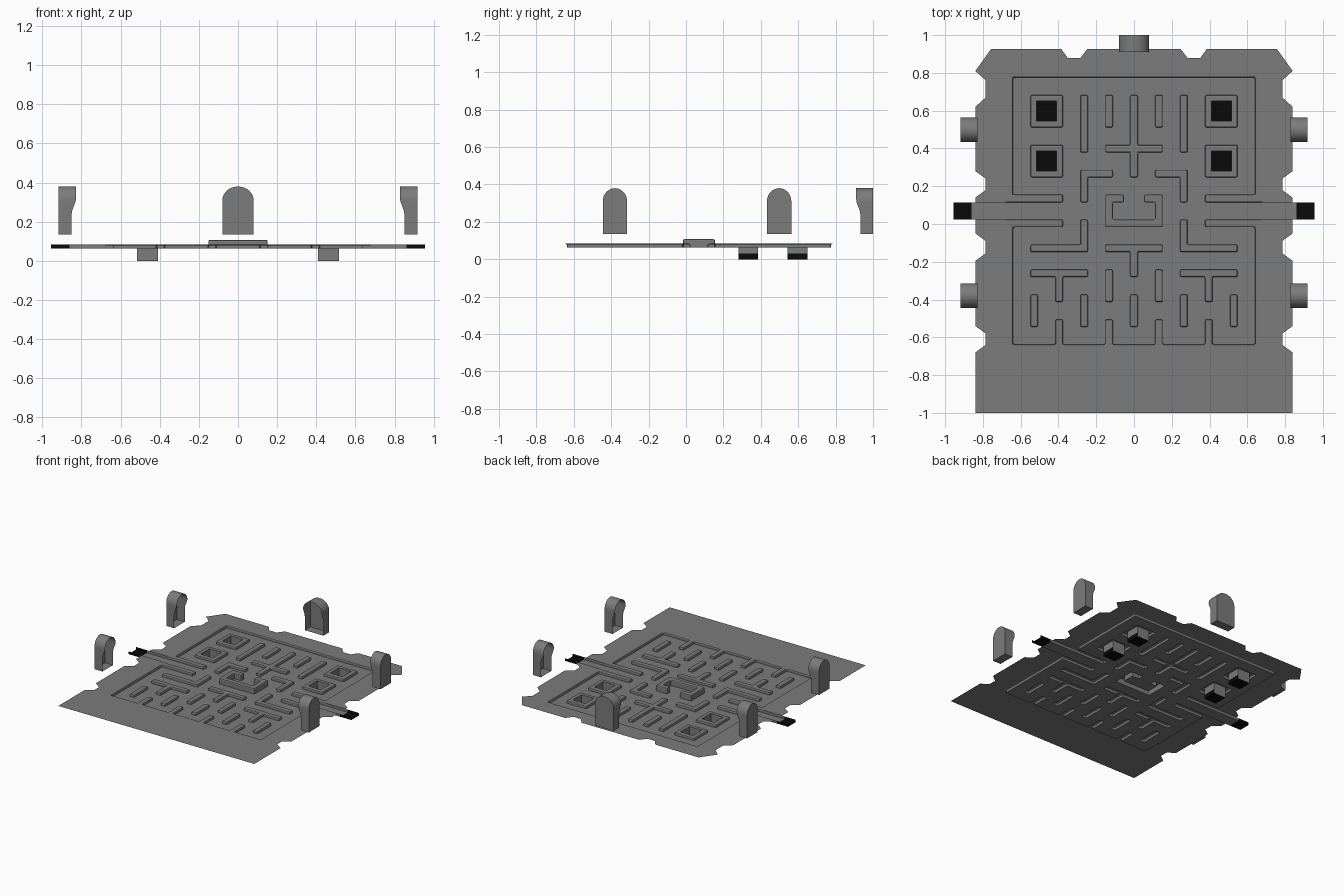
import bpy, bmesh, math

if "Cube" in bpy.data.objects:
    bpy.data.objects.remove(bpy.data.objects["Cube"])

GROUND, FLOOR, HOUSE = 0.083, 0.063, 0.107
STEP, HALF, Y0 = 0.132, 0.02, 0.003      # wall lattice spacing, half wall width, row offset
TUN0, TUN1 = Y0 + HALF, Y0 + STEP - HALF  # tunnel sides


def material(name, value):
    m = bpy.data.materials.new(name)
    m.diffuse_color = (value, value, value, 1)
    m.use_nodes = True
    m.node_tree.nodes["Principled BSDF"].inputs["Base Color"].default_value = m.diffuse_color
    return m


GREY, BLACK = material("grey", 0.2), material("black", 0.003)


def finish(bm, name, smooth=False):
    bmesh.ops.remove_doubles(bm, verts=bm.verts, dist=1e-5)
    me = bpy.data.meshes.new(name)
    bm.to_mesh(me)
    bm.free()
    me.materials.append(GREY)
    me.materials.append(BLACK)
    ob = bpy.data.objects.new(name, me)
    bpy.context.collection.objects.link(ob)
    if smooth:
        bpy.ops.object.select_all(action='DESELECT')
        ob.select_set(True)
        bpy.context.view_layer.objects.active = ob
        bpy.ops.object.shade_smooth_by_angle(angle=math.radians(35))
    return ob


def face(bm, pts, mat=0):
    f = bm.faces.new([bm.verts.new(p) for p in pts])
    f.material_index = mat
    return f


# --- maze walls as (column, row) to (column, row), mirrored in x ---
HALF_WALLS = [
    (0, 6, 5, 6), (5, 1, 5, 6), (5, -5, 5, 0), (0, -5, 5, -5),    # border
    (3, 1, 5, 1), (3, 0, 5, 0),                                   # tunnel sides
    (3, 4, 4, 5), (3, 2, 4, 3),                                   # pit frames
    (2, 3, 2, 5), (1, 4, 1, 5), (0, 2, 0, 5), (0, 3, 1, 3),
    (1, 2, 2, 2), (2, 1, 2, 2), (2, -1, 2, 0), (2, -1, 4, -1),
    (0, -1, 1, -1), (0, -2, 0, -1), (2, -2, 4, -2), (3, -3, 3, -2),
    (1, -3, 1, -2), (4, -4, 4, -3), (2, -4, 2, -3), (0, -4, 0, -3),
    (3, -5, 3, -4), (1, -5, 1, -4)]
PITS = [(s * 3.5 * STEP, Y0 + r * STEP) for s in (-1, 1) for r in (2.5, 4.5)]
PIT_R = 0.053


def cell_height(x, y):
    ax = abs(x)
    for px, py in PITS:
        if max(abs(x - px), abs(y - py)) < STEP / 2 - HALF:
            return None
    # central house with a gap in its back wall
    if ax < STEP + HALF and Y0 - HALF < y < Y0 + STEP + HALF:
        inside = ax < STEP - HALF and y > TUN0
        gap = ax < 0.053
        return FLOOR if inside and (y < TUN1 or gap) else HOUSE
    for c0, r0, c1, r1 in HALF_WALLS:
        if (c0 * STEP - HALF < ax < c1 * STEP + HALF and
                Y0 + r0 * STEP - HALF < y < Y0 + r1 * STEP + HALF):
            return GROUND
    return FLOOR


def warp(x, y):
    # widen the pit mouths a little
    for px, py in PITS:
        if max(abs(x - px), abs(y - py)) < STEP / 2 - HALF + 0.001:
            return (px + math.copysign(PIT_R, x - px), py + math.copysign(PIT_R, y - py))
    return (x, y)


def build_maze():
    xs = sorted([c * STEP + s * HALF for c in range(-5, 6) for s in (-1, 1)] + [-0.053, 0.053])
    ys = [Y0 + r * STEP + s * HALF for r in range(-5, 7) for s in (-1, 1)]
    nx, ny = len(xs) - 1, len(ys) - 1
    h = [[cell_height((xs[i] + xs[i + 1]) / 2, (ys[j] + ys[j + 1]) / 2)
          for j in range(ny)] for i in range(nx)]
    bm = bmesh.new()

    def step(a, b, za, zb):
        if za is not None and zb is not None and za != zb:
            face(bm, [(*a, za), (*b, za), (*b, zb), (*a, zb)])

    for i in range(nx):
        for j in range(ny):
            p = [warp(xs[i + a], ys[j + b]) for a, b in ((0, 0), (1, 0), (1, 1), (0, 1))]
            if h[i][j] is not None:
                face(bm, [(*q, h[i][j]) for q in p])
            if i + 1 < nx:
                step(p[1], p[2], h[i][j], h[i + 1][j])
            if j + 1 < ny:
                step(p[2], p[3], h[i][j], h[i][j + 1])
    bmesh.ops.remove_doubles(bm, verts=bm.verts, dist=1e-5)
    bmesh.ops.recalc_face_normals(bm, faces=bm.faces)
    bm.normal_update()
    if sum(f.normal.z for f in bm.faces) < 0:
        bmesh.ops.reverse_faces(bm, faces=bm.faces)
    bm.normal_update()
    # round the wall tops and upright corners
    edges = [e for e in bm.edges if len(e.link_faces) == 2
             and e.link_faces[0].normal.dot(e.link_faces[1].normal) < 0.5
             and max(v.co.z for v in e.verts) > FLOOR + 0.005]
    bmesh.ops.bevel(bm, geom=edges, offset=0.008, segments=2, profile=0.5,
                    affect='EDGES', clamp_overlap=True)
    finish(bm, "maze_floor_and_walls")


build_maze()


# --- flat board around the maze, notched along its edges ---
def build_board():
    xi, yt, yb = 5 * STEP + HALF, Y0 + 6 * STEP + HALF, Y0 - 5 * STEP - HALF
    north = [(0.84, TUN1), (0.84, 0.14), (0.785, 0.18), (0.785, 0.24), (0.84, 0.28),
             (0.84, 0.62), (0.785, 0.67), (0.785, 0.76), (0.84, 0.81), (0.757, 0.926),
             (0.385, 0.926), (0.35, 0.878), (0.285, 0.878), (0.247, 0.926)]
    south = [(0.84, TUN0), (0.84, -0.05), (0.785, -0.09), (0.785, -0.155), (0.84, -0.195),
             (0.84, -0.54), (0.785, -0.58), (0.785, -0.64), (0.84, -0.68), (0.84, -1.0)]
    bm = bmesh.new()
    for half, inner_y, tun in ((north, yt, TUN1), (south, yb, TUN0)):
        loop = half + [(-x, y) for x, y in reversed(half)]
        loop += [(-xi, tun), (-xi, inner_y), (xi, inner_y), (xi, tun)]
        f = face(bm, [(x, y, GROUND) for x, y in loop])
        f.normal_update()
        if f.normal.z < 0:
            f.normal_flip()
    bmesh.ops.triangulate(bm, faces=bm.faces)
    finish(bm, "board")


build_board()

# --- tunnel channels with black outer ends ---
for side, label in ((-1, "left"), (1, "right")):
    bm = bmesh.new()
    for x0, x1, mat in ((0.68, 0.86, 0), (0.86, 0.955, 1)):
        prof = [(TUN0, GROUND), (TUN0, FLOOR), (TUN1, FLOOR), (TUN1, GROUND)]
        for (ya, za), (yb, zb) in zip(prof, prof[1:]):
            pts = [(side * x0, ya, za), (side * x1, ya, za),
                   (side * x1, yb, zb), (side * x0, yb, zb)]
            face(bm, pts if side > 0 else pts[::-1], mat)
    finish(bm, "tunnel_" + label)

# --- square pits, black at the bottom ---
for n, (px, py) in enumerate(PITS):
    bm = bmesh.new()
    ring = [(px + a * PIT_R, py + b * PIT_R) for a, b in ((-1, -1), (1, -1), (1, 1), (-1, 1))]
    face(bm, [(*p, 0) for p in ring], 1)
    for k in range(4):
        a, b = ring[k], ring[(k + 1) % 4]
        for z0, z1 in ((0, 0.03), (0.03, GROUND)):
            dark = 1 if z0 == 0 and k % 2 else 0
            face(bm, [(*b, z0), (*a, z0), (*a, z1), (*b, z1)], dark)
    finish(bm, f"pit_{n + 1}")


# --- arched hoods, open towards the board ---
def hood(name, cx, cy, inward, w):
    ix, iy = inward
    zb, zs, zt = 0.135, 0.31, 0.38

    def depth(z):
        t = min(max((z - 0.24) / 0.08, 0), 1)
        return 0.068 + 0.022 * t * t * (3 - 2 * t)

    right = [(w, z) for z in (zb, 0.24, 0.26, 0.28, 0.30)]
    arch = [(w * math.cos(math.pi * k / 16), zs + (zt - zs) * math.sin(math.pi * k / 16))
            for k in range(17)]
    outline = right + arch + [(-u, z) for u, z in reversed(right)]

    def place(u, d, z):
        return (cx + ix * d - iy * u, cy + iy * d + ix * u, z)

    bm = bmesh.new()
    face(bm, [place(u, 0, z) for u, z in reversed(outline)])
    for (u0, z0), (u1, z1) in zip(outline, outline[1:] + outline[:1]):
        face(bm, [place(u0, 0, z0), place(u1, 0, z1),
                  place(u1, depth(z1), z1), place(u0, depth(z0), z0)])
    bmesh.ops.remove_doubles(bm, verts=bm.verts, dist=1e-5)
    bmesh.ops.recalc_face_normals(bm, faces=bm.faces)
    finish(bm, name, smooth=True)


hood("hood_back", 0, 1.0, (0, -1), 0.08)
for side, label in ((-1, "left"), (1, "right")):
    hood(f"hood_{label}_front", side * 0.918, -0.38, (-side, 0), 0.065)
    hood(f"hood_{label}_rear", side * 0.918, 0.498, (-side, 0), 0.065)
